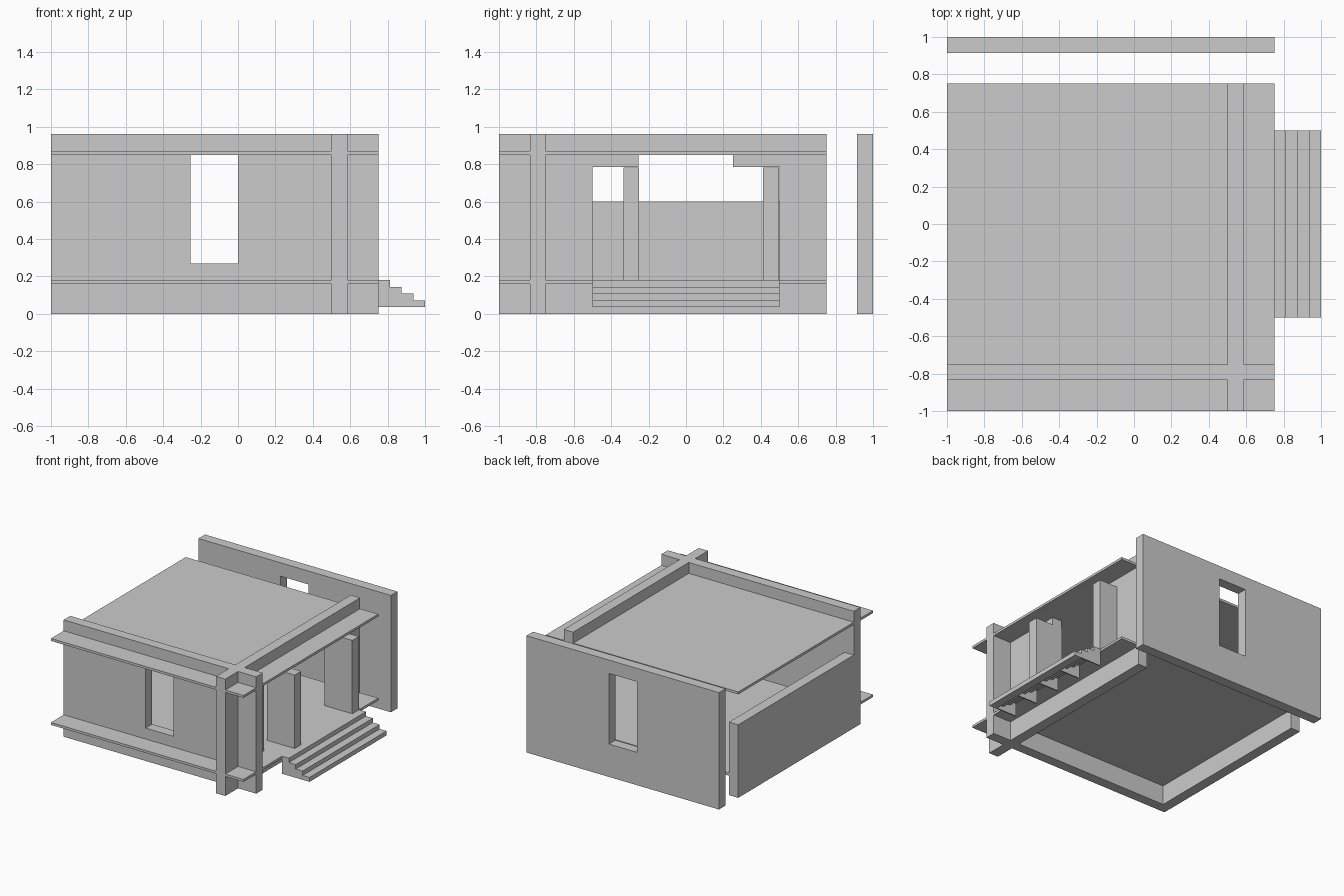
import bpy, bmesh
from mathutils import Vector

if "Cube" in bpy.data.objects:
    bpy.data.objects.remove(bpy.data.objects["Cube"])


def prism(name, profile, axis, lo, hi):
    """Extrude a 2D outline along axis 'x' (points are y,z) or 'y' (points are x,z)."""
    bm = bmesh.new()
    place = (lambda a, b: (lo, a, b)) if axis == 'x' else (lambda a, b: (a, lo, b))
    face = bm.faces.new([bm.verts.new(place(a, b)) for a, b in profile])
    ext = bmesh.ops.extrude_face_region(bm, geom=[face])
    d = Vector((hi - lo, 0, 0) if axis == 'x' else (0, hi - lo, 0))
    bmesh.ops.translate(bm, vec=d, verts=[v for v in ext['geom'] if isinstance(v, bmesh.types.BMVert)])
    bmesh.ops.recalc_face_normals(bm, faces=bm.faces)
    mesh = bpy.data.meshes.new(name)
    bm.to_mesh(mesh)
    bm.free()
    ob = bpy.data.objects.new(name, mesh)
    bpy.context.collection.objects.link(ob)
    return ob


def box(name, x0, x1, y0, y1, z0, z1):
    return prism(name, [(x0, z0), (x1, z0), (x1, z1), (x0, z1)], 'y', y0, y1)


def cut(ob, cutter):
    cutter.hide_render = True
    cutter.hide_viewport = True
    cutter.display_type = 'WIRE'
    mod = ob.modifiers.new("opening", 'BOOLEAN')
    mod.operation = 'DIFFERENCE'
    mod.solver = 'EXACT'
    mod.object = cutter


TOP = 0.96
FLOOR = 0.18

# Floor and roof slabs
box("floor_slab", -1, 0.75, -1, 0.75, 0.16, FLOOR)
box("roof_slab", -1, 0.75, -1, 0.75, 0.85, 0.87)

# Front wall, its fin beyond the corner, and the detached back wall
front = box("front_wall", -1, 0.5, -0.835, -0.75, 0, TOP)
box("front_wall_fin", 0.585, 0.75, -0.835, -0.75, 0, TOP)
back = box("back_wall", -1, 0.75, 0.915, 1, 0, TOP)
window = box("window_cutter", -0.255, 0, -1.2, 1.2, 0.27, 0.85)
cut(front, window)
cut(back, window)

# Right wall with a stepped doorway
right = box("right_wall", 0.5, 0.585, -1, 0.75, 0, TOP)
doorway = prism("doorway_cutter",
                [(-0.5, 0.17), (0.5, 0.17), (0.5, 0.785), (0.25, 0.785),
                 (0.25, 0.855), (-0.255, 0.855), (-0.255, 0.785), (-0.5, 0.785)],
                'x', 0.4, 0.7)
cut(right, doorway)

# Low left wall
box("left_wall", -1, -0.915, -0.75, 0.75, 0, 0.6)

# Two fins standing in the doorway
for i, y in enumerate((-0.335, 0.412)):
    box(f"doorway_fin_{i + 1}", 0.5, 0.75, y, y + 0.085, FLOOR, 0.783)

# Entrance stairs: stepped treads with a sawtooth underside
RUN, RISE, N = 0.0625, 0.036, 4
upper, lower = [(0.75, FLOOR)], [(0.75, FLOOR - RISE)]
for i in range(N):
    x, z = 0.75 + RUN * (i + 1), FLOOR - RISE * i
    upper += [(x, z), (x, z - RISE)]
    if i < N - 1:
        lower += [(x, z - RISE), (x, z - 2 * RISE)]
# The treads overlap slightly so the steps stay connected
lower = [(x - (0.004 if k else 0), z) for k, (x, z) in enumerate(lower)]
prism("stair_treads", upper + lower[::-1], 'y', -0.5, 0.5)

# Stringers carrying the treads
base = FLOOR - RISE * N
for i in range(5):
    y = -0.5 + i * 0.2475
    prism(f"stair_stringer_{i + 1}", [(0.75, base)] + lower, 'y', y, y + 0.01)
